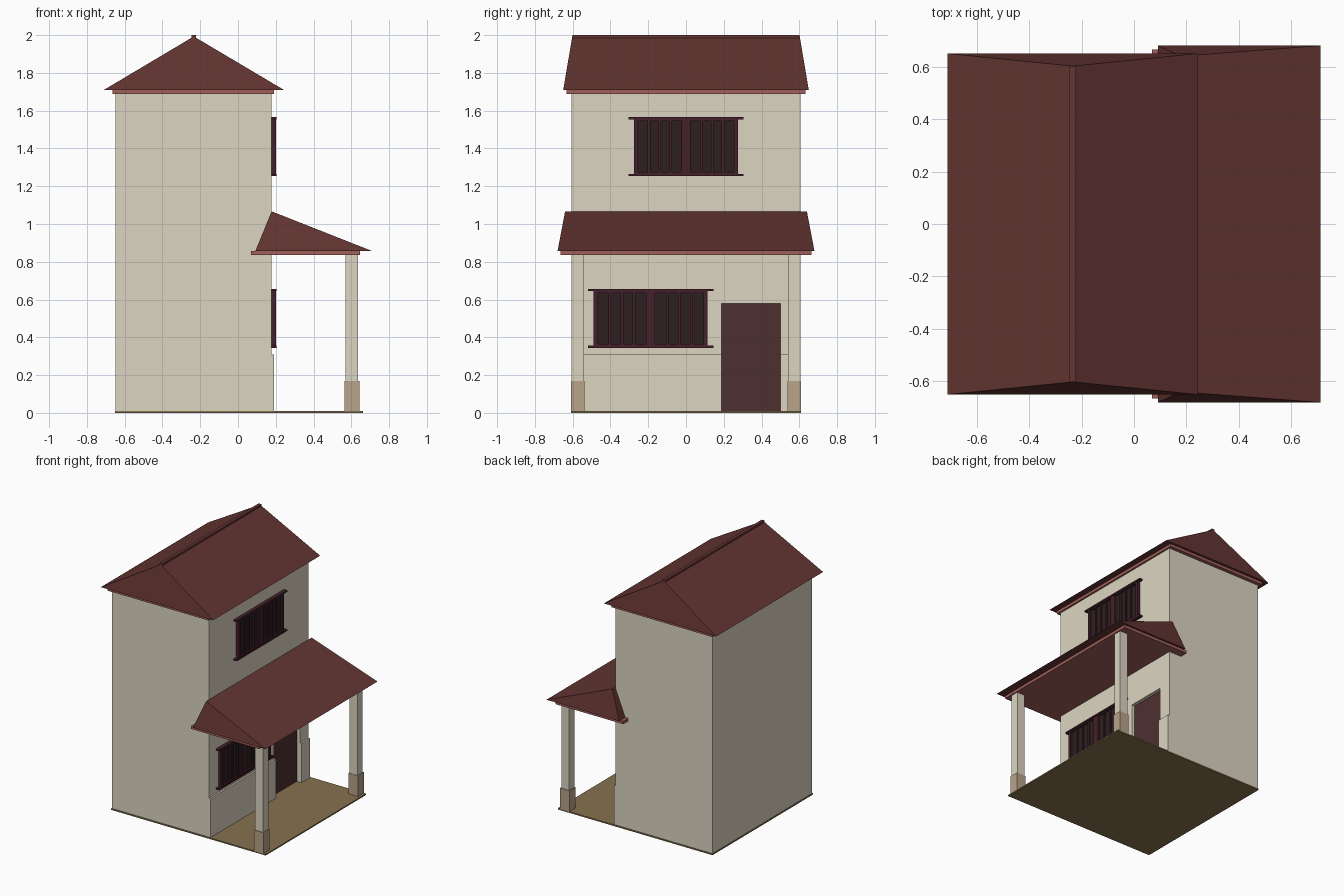
import bpy, bmesh

if "Cube" in bpy.data.objects:
    bpy.data.objects.remove(bpy.data.objects["Cube"])


def material(name, hex_color):
    def lin(c):
        return c / 12.92 if c <= 0.04045 else ((c + 0.055) / 1.055) ** 2.4
    m = bpy.data.materials.new(name)
    rgb = [lin(int(hex_color[i:i + 2], 16) / 255) for i in (0, 2, 4)]
    m.diffuse_color = (*rgb, 1)
    m.use_nodes = True
    m.node_tree.nodes["Principled BSDF"].inputs["Base Color"].default_value = m.diffuse_color
    return m


CREAM = material("cream_plaster", "DCD5C2")
ROOF = material("roof_red", "633532")
TRIM = material("eave_pink", "A0605A")
STONE = material("column_stone", "B9A389")
WOOD = material("window_wood", "44202A")
GLASS = material("dark_glass", "2C2020")
DOOR = material("door_brown", "4F3030")
GROUND = material("ground_tan", "86734F")


def finish(name, bm, mat):
    bmesh.ops.recalc_face_normals(bm, faces=bm.faces)
    me = bpy.data.meshes.new(name)
    bm.to_mesh(me)
    bm.free()
    ob = bpy.data.objects.new(name, me)
    bpy.context.collection.objects.link(ob)
    if mat:
        me.materials.append(mat)
    return ob


def add_box(bm, x, y, z):
    vs = bmesh.ops.create_cube(bm, size=1)["verts"]
    for v in vs:
        v.co = [r[0] if c < 0 else r[1] for c, r in zip(v.co, (x, y, z))]


def box(name, mat, x, y, z):
    bm = bmesh.new()
    add_box(bm, x, y, z)
    return finish(name, bm, mat)


def hip_roof(name, x0, x1, eave_y, eave_z, ridge_x, ridge_y, ridge_z):
    # Rectangular eave rising to a ridge along y
    bm = bmesh.new()
    a, b, c, d = [bm.verts.new((x, y, eave_z)) for x, y in
                  ((x0, -eave_y), (x1, -eave_y), (x1, eave_y), (x0, eave_y))]
    r0, r1 = [bm.verts.new((ridge_x, y, ridge_z)) for y in (-ridge_y, ridge_y)]
    for f in ((a, b, r0), (b, c, r1, r0), (c, d, r1), (d, a, r0, r1), (d, c, b, a)):
        bm.faces.new(f)
    return finish(name, bm, ROOF)


def window(name, yc, half, z0, z1):
    y0, y1, wall = yc - half, yc + half, 0.17
    box(name + "_glass", GLASS, (wall, 0.187), (y0 + .01, y1 - .01), (z0 + .01, z1 - .01))
    # Frame: border, wide centre post and three slim bars per side
    bm = bmesh.new()
    x = (wall, 0.2)
    add_box(bm, x, (y0, y0 + .022), (z0, z1))
    add_box(bm, x, (y1 - .022, y1), (z0, z1))
    zi = (z0 + .015, z1 - .015)
    yi = (y0 + .022, y1 - .022)
    add_box(bm, x, yi, (z0, z0 + .015))
    add_box(bm, x, yi, (z1 - .015, z1))
    add_box(bm, x, (yc - .024, yc + .024), zi)
    pitch = (half - .046) / 4
    for side in (-1, 1):
        for i in range(1, 4):
            y = yc + side * (.024 + i * pitch)
            add_box(bm, (wall, .196), (y - .007, y + .007), zi)
    finish(name + "_frame", bm, WOOD)
    for part, z in (("sill", z0), ("head", z1)):
        box(name + "_" + part, WOOD, (wall, .205), (y0 - .03, y1 + .03), (z - .006, z + .006))


# Ground plate
box("ground_plate", GROUND, (-.652, .662), (-.61, .61), (0, .01))

# House body with a recessed doorway
body = box("house_body", CREAM, (-.648, .177), (-.605, .605), (.01, 1.7))
cutter = box("doorway_cutter", None, (.137, .3), (.187, .5), (-.1, .58))
cutter.hide_render = True
cutter.hide_viewport = True
mod = body.modifiers.new("doorway", "BOOLEAN")
mod.operation = "DIFFERENCE"
mod.object = cutter
mod.solver = "EXACT"
box("door", DOOR, (.13, .15), (.187, .5), (.01, .58))

# Low wall skirting on either side of the door
box("wall_skirt_left", CREAM, (.17, .19), (-.605, .187), (.01, .31))
box("wall_skirt_right", CREAM, (.17, .19), (.5, .605), (.01, .31))

# Windows
window("upper_window", 0, .275, 1.26, 1.56)
window("lower_window", -.187, .302, .35, .65)

# Main roof
box("main_eave", TRIM, (-.665, .19), (-.632, .632), (1.688, 1.71))
hip_roof("main_roof", -.71, .243, .65, 1.71, -.234, .602, 1.993)
box("ridge_cap", ROOF, (-.246, -.222), (-.602, .602), (1.984, 2.0))

# Porch roof
box("porch_eave", TRIM, (.068, .645), (-.665, .665), (.835, .858))
hip_roof("porch_roof", .092, .71, .68, .857, .178, .64, 1.067)

# Porch columns with stone bases
for label, s in (("left", -1), ("right", 1)):
    box("column_" + label, CREAM, (.57, .636), sorted((s * .54, s * .605)), (.01, .84))
    box("column_base_" + label, STONE, (.564, .642), sorted((s * .537, s * .61)), (.01, .17))
